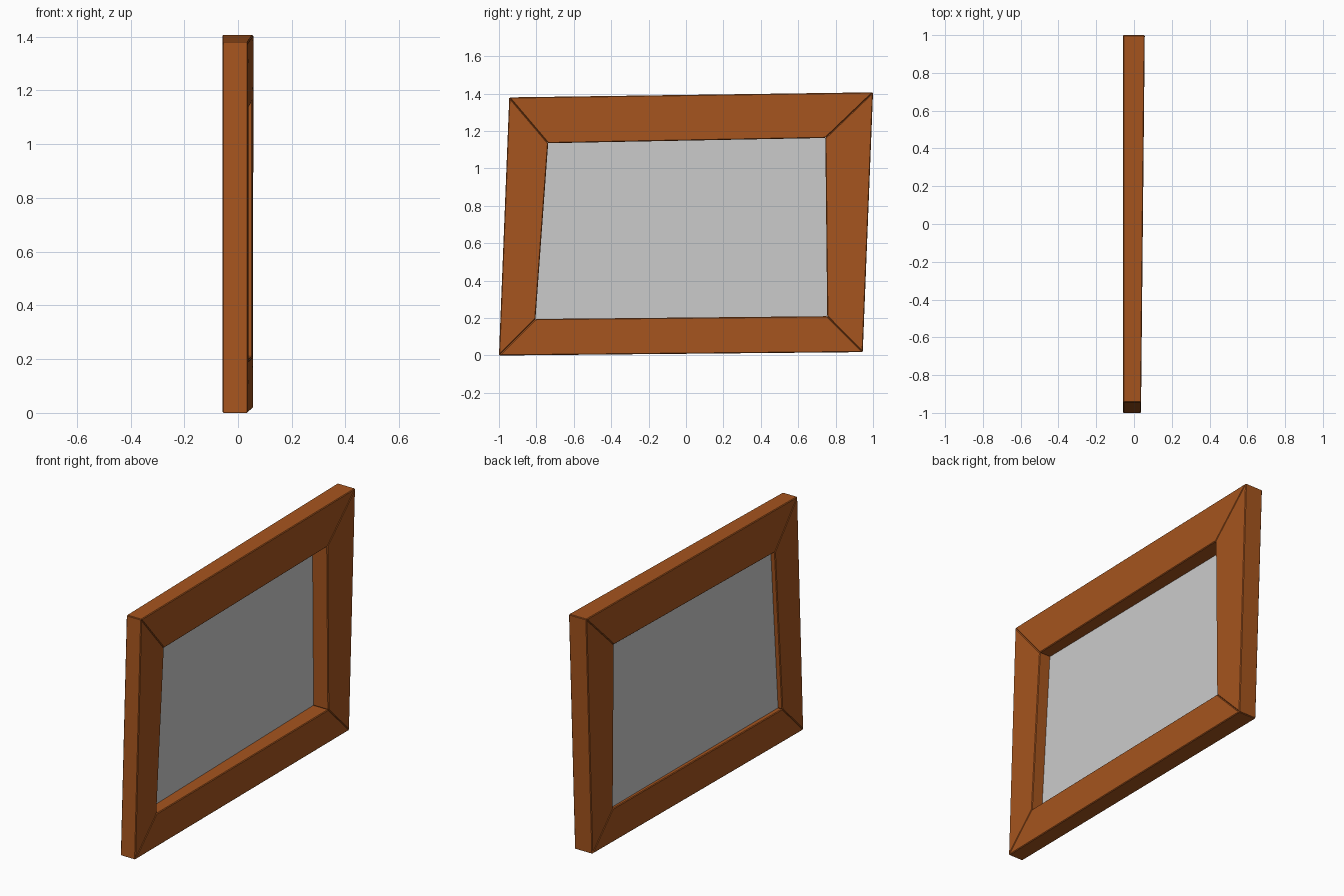
import bpy

if "Cube" in bpy.data.objects:
    bpy.data.objects.remove(bpy.data.objects["Cube"])

# outer and inner outlines of the frame as (y, z), same corner order
outer = [(-1.0, 0.0), (0.945, 0.018), (1.0, 1.407), (-0.945, 1.38)]
inner = [(-0.805, 0.195), (0.755, 0.21), (0.745, 1.163), (-0.737, 1.135)]
BACK = -0.058


def front_x(y):
    return 0.047 + 0.010 * y


def add_mesh(name, verts, faces):
    mesh = bpy.data.meshes.new(name)
    mesh.from_pydata(verts, [], faces)
    mesh.update()
    obj = bpy.data.objects.new(name, mesh)
    bpy.context.collection.objects.link(obj)
    return obj


wood = bpy.data.materials.new("wood")
wood.diffuse_color = (0.38, 0.09, 0.013, 1)
wood.use_nodes = True
wood.node_tree.nodes["Principled BSDF"].inputs["Base Color"].default_value = wood.diffuse_color

# four mitred rails with slightly eased edges
for i, name in enumerate(["bottom_rail", "right_rail", "top_rail", "left_rail"]):
    j = (i + 1) % 4
    quad = [outer[i], outer[j], inner[j], inner[i]]
    verts = [(BACK, y, z) for y, z in quad] + [(front_x(y), y, z) for y, z in quad]
    faces = [(3, 2, 1, 0), (4, 5, 6, 7)]
    faces += [(k, (k + 1) % 4, (k + 1) % 4 + 4, k + 4) for k in range(4)]
    rail = add_mesh(name, verts, faces)
    rail.data.materials.append(wood)
    bevel = rail.modifiers.new("eased_edges", 'BEVEL')
    bevel.width = 0.004
    bevel.segments = 1

# grey panel set near the back of the opening, slightly tilted
add_mesh("panel", [(-0.036 - 0.007 * y, y, z) for y, z in inner], [(0, 1, 2, 3)])
